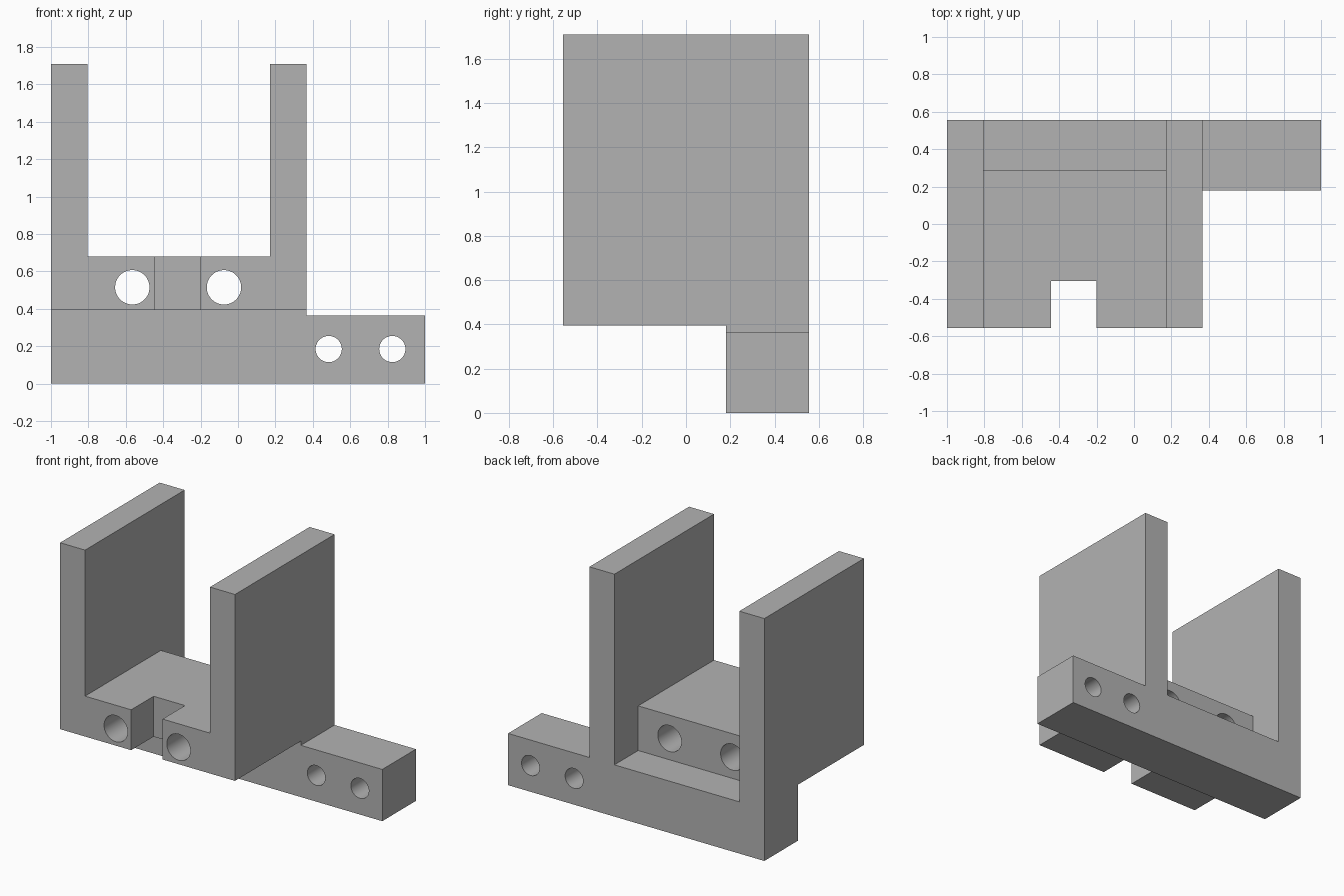
import bpy, bmesh, math
from mathutils import Matrix, Vector

cube = bpy.data.objects.get("Cube")
if cube:
    bpy.data.objects.remove(cube, do_unlink=True)

HALF_DEPTH = 0.555

grey = bpy.data.materials.new("plain_grey")
grey.use_nodes = True
grey.diffuse_color = (0.45, 0.45, 0.45, 1)
grey.node_tree.nodes["Principled BSDF"].inputs["Base Color"].default_value = (0.45, 0.45, 0.45, 1)


def make_object(name, bm):
    bmesh.ops.recalc_face_normals(bm, faces=bm.faces)
    mesh = bpy.data.meshes.new(name)
    bm.to_mesh(mesh)
    bm.free()
    mesh.materials.append(grey)
    obj = bpy.data.objects.new(name, mesh)
    bpy.context.collection.objects.link(obj)
    return obj


def extrude_profile(name, points):
    """Front outline pushed through the whole depth."""
    bm = bmesh.new()
    face = bm.faces.new([bm.verts.new((x, -HALF_DEPTH, z)) for x, z in points])
    moved = bmesh.ops.extrude_face_region(bm, geom=[face])["geom"]
    verts = [v for v in moved if isinstance(v, bmesh.types.BMVert)]
    bmesh.ops.translate(bm, verts=verts, vec=(0, 2 * HALF_DEPTH, 0))
    return make_object(name, bm)


def box(name, low, high):
    low, high = Vector(low), Vector(high)
    bm = bmesh.new()
    bmesh.ops.create_cube(bm, size=1, matrix=Matrix.Translation((low + high) / 2)
                          @ Matrix.Diagonal((high - low).to_4d()))
    return make_object(name, bm)


def bore(name, x, z, radius):
    bm = bmesh.new()
    bmesh.ops.create_cone(bm, cap_ends=True, segments=48, radius1=radius, radius2=radius, depth=3,
                          matrix=Matrix.Translation((x, 0, z)) @ Matrix.Rotation(math.pi / 2, 4, 'X'))
    return make_object(name, bm)


# Body: two upright walls, the shelf between them and the side mounting bar
bracket = extrude_profile("bracket", [
    (-1, 0), (1, 0), (1, 0.365), (0.365, 0.365), (0.365, 1.71), (0.17, 1.71),
    (0.17, 0.68), (-0.805, 0.68), (-0.805, 1.71), (-1, 1.71)])

cutters = [
    # Open space under the shelf, in front of the bar
    box("underside_cut", (-2, -2, -1), (2, 0.18, 0.395)),
    # Step down behind the shelf
    box("rear_ledge_cut", (-0.805, 0.29, 0.365), (0.17, 2, 0.9)),
    # Slot in the front edge of the shelf
    box("front_slot_cut", (-0.445, -2, 0.2), (-0.2, -0.305, 0.9)),
]
# Shelf holes and bar holes, all running front to back
cutters += [bore("shelf_hole", x, 0.515, 0.092) for x in (-0.565, -0.075)]
cutters += [bore("bar_hole", x, 0.185, 0.07) for x in (0.485, 0.825)]

bpy.ops.object.select_all(action='DESELECT')
bracket.select_set(True)
bpy.context.view_layer.objects.active = bracket
for cutter in cutters:
    cutter.hide_render = True
    mod = bracket.modifiers.new(cutter.name, 'BOOLEAN')
    mod.operation = 'DIFFERENCE'
    mod.solver = 'EXACT'
    mod.object = cutter
    bpy.ops.object.modifier_apply(modifier=mod.name)
    bpy.data.objects.remove(cutter, do_unlink=True)

bpy.ops.object.shade_smooth_by_angle(angle=math.radians(30))
